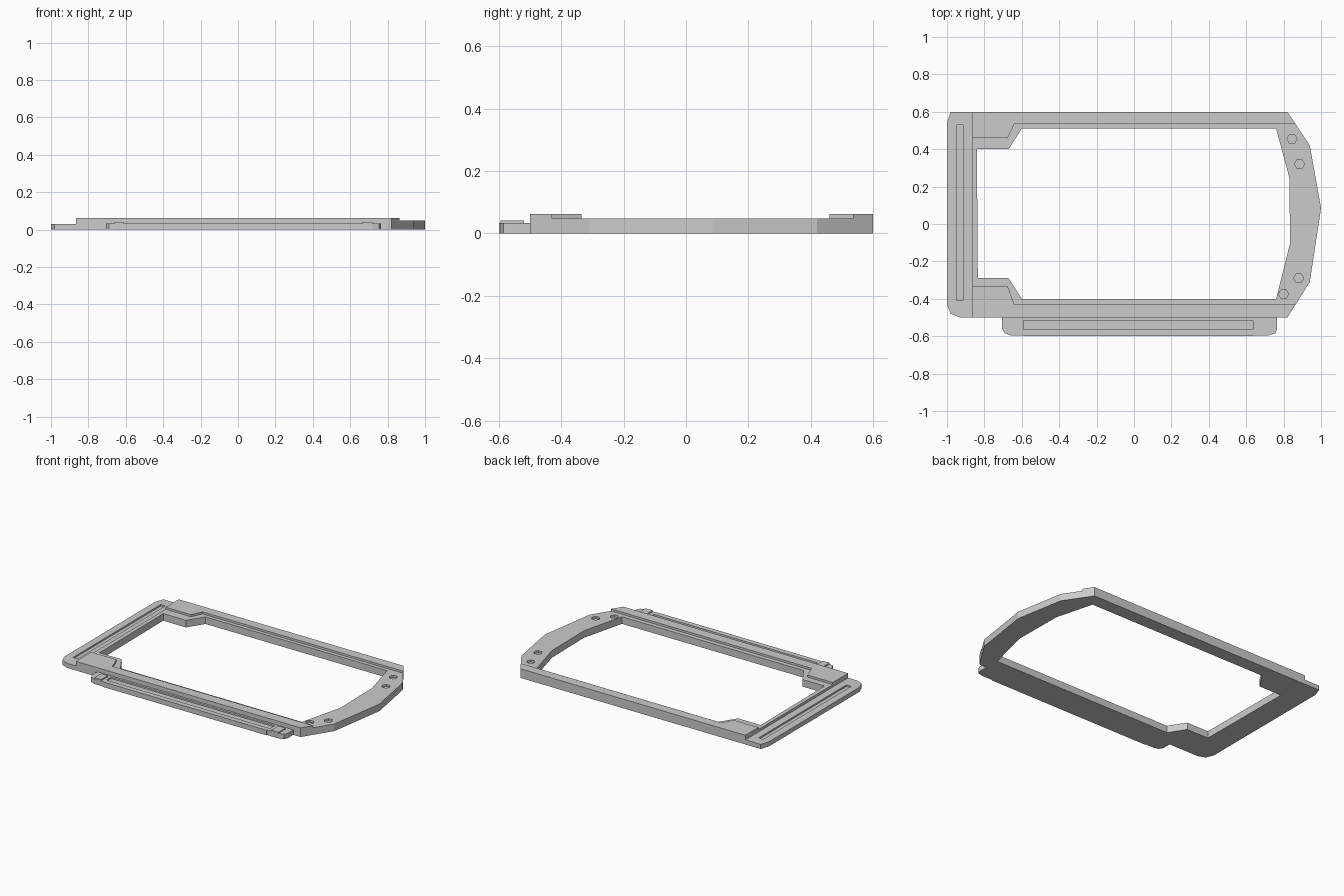
import bpy, bmesh, math

if "Cube" in bpy.data.objects:
    bpy.data.objects.remove(bpy.data.objects["Cube"])


def prism(name, loops, z0, z1):
    """Extrude an outline (with optional hole outlines) from z0 to z1."""
    bm = bmesh.new()
    edges = []
    for loop in loops:
        vs = [bm.verts.new((x, y, z0)) for x, y in loop]
        edges += [bm.edges.new((vs[i - 1], vs[i])) for i in range(len(vs))]
    faces = [g for g in bmesh.ops.triangle_fill(bm, edges=edges, use_beauty=True)["geom"]
             if isinstance(g, bmesh.types.BMFace)]
    ext = bmesh.ops.extrude_face_region(bm, geom=faces, use_keep_orig=True)["geom"]
    bmesh.ops.translate(bm, vec=(0, 0, z1 - z0),
                        verts=[g for g in ext if isinstance(g, bmesh.types.BMVert)])
    bmesh.ops.recalc_face_normals(bm, faces=bm.faces)
    me = bpy.data.meshes.new(name)
    bm.to_mesh(me)
    bm.free()
    ob = bpy.data.objects.new(name, me)
    bpy.context.collection.objects.link(ob)
    return ob


def rect(x0, x1, y0, y1):
    return [(x0, y0), (x1, y0), (x1, y1), (x0, y1)]


def combine(target, loop, z0, z1, op="DIFFERENCE"):
    """Cut (or add) a prism from the target and remove the helper."""
    cutter = prism("cutter", [loop], z0, z1)
    cutter.hide_render = True
    mod = target.modifiers.new("bool", "BOOLEAN")
    mod.operation, mod.object, mod.solver = op, cutter, "EXACT"
    bpy.context.view_layer.objects.active = target
    bpy.ops.object.modifier_apply(modifier=mod.name)
    bpy.data.objects.remove(cutter, do_unlink=True)


# Main frame ring at full rail height
outer = [(-1, 0.54), (-0.98, 0.6), (0.82, 0.6), (0.94, 0.42), (1, 0.085), (0.94, -0.31),
         (0.82, -0.5), (-0.93, -0.5), (-0.98, -0.48), (-1, -0.43)]
inner = [(-0.84, 0.4), (-0.67, 0.4), (-0.6, 0.51), (0.76, 0.51), (0.83, 0.25), (0.835, -0.1),
         (0.76, -0.4), (-0.6, -0.4), (-0.67, -0.29), (-0.835, -0.29)]
frame = prism("frame", [outer, inner], 0, 0.062)

# Lower inner ledge and curved end, leaving rails and corner pads raised
combine(frame, [(-0.865, 0.46), (-0.675, 0.46), (-0.64, 0.535), (1.1, 0.535), (1.1, -0.43),
                (-0.64, -0.43), (-0.675, -0.335), (-0.865, -0.335)], 0.048, 0.1)

# Low end strip with its long groove
combine(frame, rect(-1.1, -0.865, -0.7, 0.7), 0.031, 0.12)
combine(frame, rect(-0.95, -0.915, -0.41, 0.53), 0.02, 0.1)

# Hexagonal screw recesses
for cx, cy in [(0.845, 0.455), (0.885, 0.32), (0.88, -0.29), (0.80, -0.375)]:
    hexagon = [(cx + 0.027 * math.cos(k * math.pi / 3), cy + 0.027 * math.sin(k * math.pi / 3))
               for k in range(6)]
    combine(frame, hexagon, 0.034, 0.1)

# Side rail with a slot and raised end tabs
rail = prism("side_rail", [[(-0.705, -0.5), (-0.705, -0.56), (-0.69, -0.585), (-0.66, -0.595),
                            (0.72, -0.595), (0.755, -0.585), (0.765, -0.56), (0.765, -0.5)]],
             0, 0.034)
combine(rail, rect(-0.59, 0.635, -0.565, -0.515), 0.024, 0.1)
prism("rail_tab_left", [rect(-0.66, -0.61, -0.594, -0.52)], 0.033, 0.042)
prism("rail_tab_right", [rect(0.665, 0.72, -0.594, -0.52)], 0.033, 0.042)
# Outer stop lip on the rail
prism("rail_lip", [rect(-0.59, 0.635, -0.6, -0.594)], 0, 0.034)
